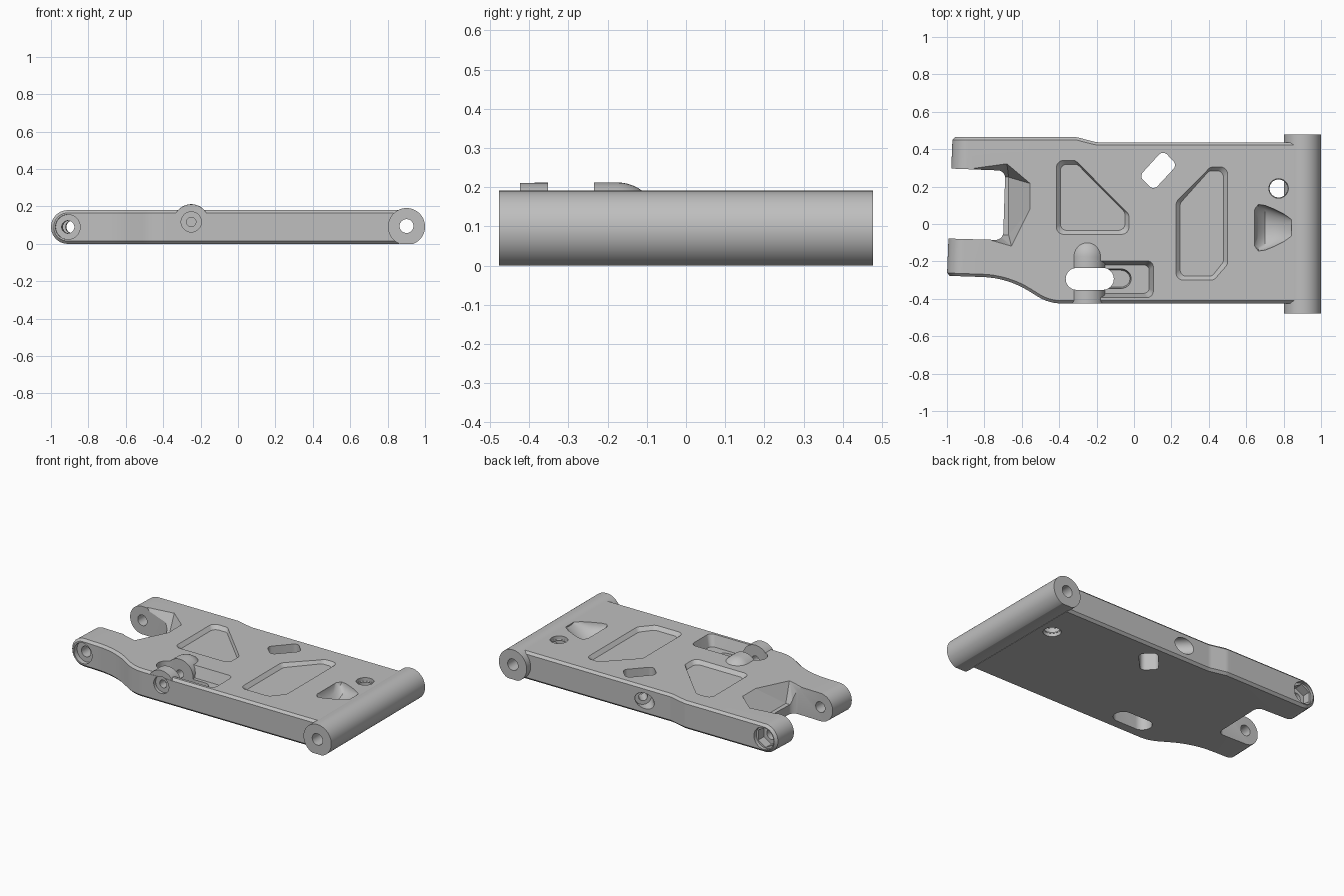
import bpy, bmesh, math
from mathutils import Matrix, Vector

cube = bpy.data.objects.get("Cube")
if cube:
    bpy.data.objects.remove(cube, do_unlink=True)

grey = bpy.data.materials.new("satin_grey")
grey.use_nodes = True
grey.diffuse_color = (0.52, 0.52, 0.52, 1)
grey.node_tree.nodes["Principled BSDF"].inputs["Base Color"].default_value = (0.52, 0.52, 0.52, 1)


def make(name, bm):
    bmesh.ops.recalc_face_normals(bm, faces=bm.faces[:])
    mesh = bpy.data.meshes.new(name)
    bm.to_mesh(mesh)
    bm.free()
    mesh.materials.append(grey)
    ob = bpy.data.objects.new(name, mesh)
    bpy.context.collection.objects.link(ob)
    return ob


def rounded(pts, radius, steps=8):
    """Fillet polygon corners; a third value in a point overrides the radius."""
    out = []
    for i, p in enumerate(pts):
        r = p[2] if len(p) > 2 else radius
        c = Vector(p[:2])
        if r <= 0:
            out.append(c)
            continue
        u = (Vector(pts[i - 1][:2]) - c).normalized()
        v = (Vector(pts[(i + 1) % len(pts)][:2]) - c).normalized()
        half = u.angle(v) / 2
        mid = c + (u + v).normalized() * r / math.sin(half)
        s = c + u * r / math.tan(half) - mid
        e = c + v * r / math.tan(half) - mid
        out += [mid + s.lerp(e, k / steps).normalized() * r for k in range(steps + 1)]
    return out


def prism(name, pts, z0, z1, radius=0.0, inset=0.0):
    """Extruded rounded polygon whose lower end may be drawn in."""
    ring = rounded(pts, radius)
    lo = Vector((min(p.x for p in ring), min(p.y for p in ring)))
    hi = Vector((max(p.x for p in ring), max(p.y for p in ring)))
    mid, size = (lo + hi) / 2, (hi - lo) / 2
    bm = bmesh.new()
    low = [bm.verts.new((mid.x + (p.x - mid.x) * (1 - inset / size.x),
                         mid.y + (p.y - mid.y) * (1 - inset / size.y), z0)) for p in ring]
    top = [bm.verts.new((p.x, p.y, z1)) for p in ring]
    bm.faces.new(low)
    bm.faces.new(top)
    for i in range(len(ring)):
        bm.faces.new((low[i - 1], low[i], top[i], top[i - 1]))
    return make(name, bm)


def rod(name, a, b, radius, sides=48):
    a, b = Vector(a), Vector(b)
    turn = (b - a).to_track_quat('Z', 'Y').to_matrix().to_4x4()
    bm = bmesh.new()
    bmesh.ops.create_cone(bm, cap_ends=True, segments=sides, radius1=radius, radius2=radius,
                          depth=(b - a).length, matrix=Matrix.Translation((a + b) / 2) @ turn)
    return make(name, bm)


def hull(name, pts):
    bm = bmesh.new()
    for p in pts:
        bm.verts.new(p)
    res = bmesh.ops.convex_hull(bm, input=bm.verts[:])
    spare = [g for g in set(res["geom_interior"] + res["geom_unused"]) if isinstance(g, bmesh.types.BMVert)]
    bmesh.ops.delete(bm, geom=spare, context='VERTS')
    return make(name, bm)


def combine(target, tool, how='DIFFERENCE'):
    tool.hide_render = True
    mod = target.modifiers.new(how.lower(), 'BOOLEAN')
    mod.operation, mod.solver, mod.object = how, 'EXACT', tool
    mod.use_hole_tolerant = True
    bpy.context.view_layer.objects.active = target
    bpy.ops.object.modifier_apply(modifier=mod.name)
    bpy.data.objects.remove(tool, do_unlink=True)


def box(x0, x1, y0, y1):
    return [(x0, y0), (x1, y0), (x1, y1), (x0, y1)]


def pin(y):
    """Point on the slightly toed-in hinge axis of the fork."""
    return Vector((-0.91 + 0.04 * (y + 0.28), y, 0.09))


TOP = 0.18

# Arm plate: plan outline with a fork at one end
outline = [(0.86, -0.425, 0), (-0.455, -0.425, 0.24), (-0.676, -0.288, 0.5), (-1.2, -0.27, 0),
           (-1.2, -0.072, 0), (-0.70, -0.086), (-0.688, 0.285), (-1.2, 0.305, 0),
           (-1.2, 0.465, 0), (-0.31, 0.465, 0.1), (-0.2, 0.437, 0.1), (0.86, 0.437, 0)]
arm = prism("arm_plate", outline, -0.1, TOP + 0.1, 0.04)

# Side profile rounds the fork tips
profile = prism("tip_profile", [(-1, 0), (1.5, 0), (1.5, TOP), (-1, TOP)], -0.6, 0.6, 0.088)
for v in profile.data.vertices:
    x, y, z = v.co
    v.co = (x + (0.04 * (0.28 - z) if x < 0 else 0), -z, y)
combine(arm, profile, 'INTERSECT')

# Chamfer along the outer front and back edges
bm = bmesh.new()
bm.from_mesh(arm.data)
bmesh.ops.remove_doubles(bm, verts=bm.verts[:], dist=0.0001)
bm.normal_update()


def outer_wall(f):
    y = f.calc_center_median().y
    return abs(f.normal.z) < 0.1 and abs(f.normal.y) > 0.6 and (y > 0.4 or y < -0.25)


rim = []
for e in bm.edges:
    if len(e.link_faces) == 2:
        walls = [outer_wall(f) for f in e.link_faces]
        if walls[0] != walls[1] and all(f.normal.x < 0.9 for f in e.link_faces):
            rim.append(e)
bmesh.ops.bevel(bm, geom=rim, offset=0.015, segments=1, affect='EDGES', profile=0.5)
bmesh.ops.remove_doubles(bm, verts=bm.verts[:], dist=0.0001)
bmesh.ops.recalc_face_normals(bm, faces=bm.faces[:])
bm.to_mesh(arm.data)
bm.free()

# Hinge pin bore with a round recess in front and a hexagonal one at the back
combine(arm, rod("pin_bore", pin(-0.4), pin(0.472), 0.034))
combine(arm, rod("pin_recess", pin(-0.3), pin(-0.25), 0.066))
combine(arm, rod("nut_rim", pin(0.472), pin(0.445), 0.07))
combine(arm, rod("nut_recess", pin(0.470), pin(0.39), 0.064, 6))

# Sunken panels on the top face
combine(arm, prism("wedge_panel", [(-0.42, 0.345), (-0.315, 0.345), (-0.022, 0.05),
                                   (-0.022, -0.06), (-0.42, -0.06)], 0.158, 0.185, 0.04, 0.026))
combine(arm, prism("long_panel", [(0.22, 0.12), (0.41, 0.31), (0.505, 0.31), (0.505, -0.22),
                                  (0.43, -0.305), (0.22, -0.305)], 0.158, 0.185, 0.04, 0.026))
combine(arm, prism("side_pocket", box(-0.25, 0.105, -0.395, -0.195), 0.11, 0.185, 0.035, 0.024))
combine(arm, prism("deep_pocket", box(-0.3, -0.01, -0.35, -0.235), 0.05, 0.16, 0.056, 0.012))

# Sloped relief beside the fork
combine(arm, hull("fork_relief", [(x, y, TOP + 0.005) for x, y in (
    (-0.86, 0.3), (-0.68, 0.325), (-0.55, 0.215), (-0.55, 0.09), (-0.655, -0.12), (-0.76, -0.09))]
    + [(x, y, 0.06) for x in (-0.72, -0.67) for y in (-0.06, 0.25)]))

# Scooped dish next to the barrel
dish = []
for x, wide, deep in ((0.645, 0.10, 0.008), (0.665, 0.125, 0.05), (0.70, 0.12, 0.08),
                      (0.75, 0.10, 0.07), (0.80, 0.075, 0.042), (0.842, 0.045, 0.01)):
    for k in range(32):
        a = math.tau * k / 32
        dish.append((x, -0.02 + wide * math.cos(a), TOP + 0.002 + deep * math.sin(a)))
combine(arm, hull("dish", dish))

# Screw boss: cylinder with a domed inner end, flush with the front wall
bm = bmesh.new()
bmesh.ops.create_uvsphere(bm, u_segments=48, v_segments=24, radius=1)
for v in bm.verts:
    x, y, z = v.co
    v.co = (-0.25 + 0.095 * x, -0.424 if z < -0.01 else -0.175 + 0.1 * z, 0.117 + 0.095 * y)
combine(arm, make("screw_boss", bm), 'UNION')

# Through openings
combine(arm, prism("slot", box(-0.365, -0.108, -0.352, -0.235), -0.1, 0.3, 0.058))
combine(arm, prism("nut_window", [(0.155, 0.395), (0.23, 0.315), (0.105, 0.18), (0.028, 0.255)],
                   -0.1, 0.3, 0.03))
combine(arm, rod("damper_hole", (0.773, 0.19, -0.1), (0.773, 0.19, 0.3), 0.052))

# Screw bores in the front boss and the oblique one at the back
combine(arm, rod("boss_recess", (-0.25, -0.46, 0.117), (-0.25, -0.405, 0.117), 0.054))
combine(arm, rod("boss_bore", (-0.25, -0.46, 0.117), (-0.25, -0.15, 0.117), 0.025))
combine(arm, rod("oblique_recess", (-0.1, 0.53, 0.09), (0.03, 0.395, 0.09), 0.05))
combine(arm, rod("oblique_bore", (-0.1, 0.53, 0.09), (0.12, 0.30, 0.09), 0.026))

# Hinge barrel with a flat underside
barrel = rod("hinge_barrel", (0.901, -0.478, 0.092), (0.901, 0.478, 0.092), 0.099, 96)
combine(barrel, prism("flat_cutter", box(0.7, 1.1, -0.6, 0.6), -0.2, 0))
combine(barrel, rod("barrel_bore", (0.901, -0.6, 0.095), (0.901, 0.6, 0.095), 0.037))

# Thread ridges inside the damper hole
parts = [arm, barrel]
for i in range(5):
    bpy.ops.mesh.primitive_torus_add(location=(0.773, 0.19, 0.025 + 0.032 * i), major_radius=0.053,
                                     minor_radius=0.005, major_segments=48, minor_segments=6)
    ridge = bpy.context.object
    ridge.name = "thread_ridge"
    ridge.data.materials.append(grey)
    parts.append(ridge)

for ob in parts:
    bpy.ops.object.select_all(action='DESELECT')
    ob.select_set(True)
    bpy.context.view_layer.objects.active = ob
    bpy.ops.object.shade_smooth_by_angle(angle=math.radians(28))
